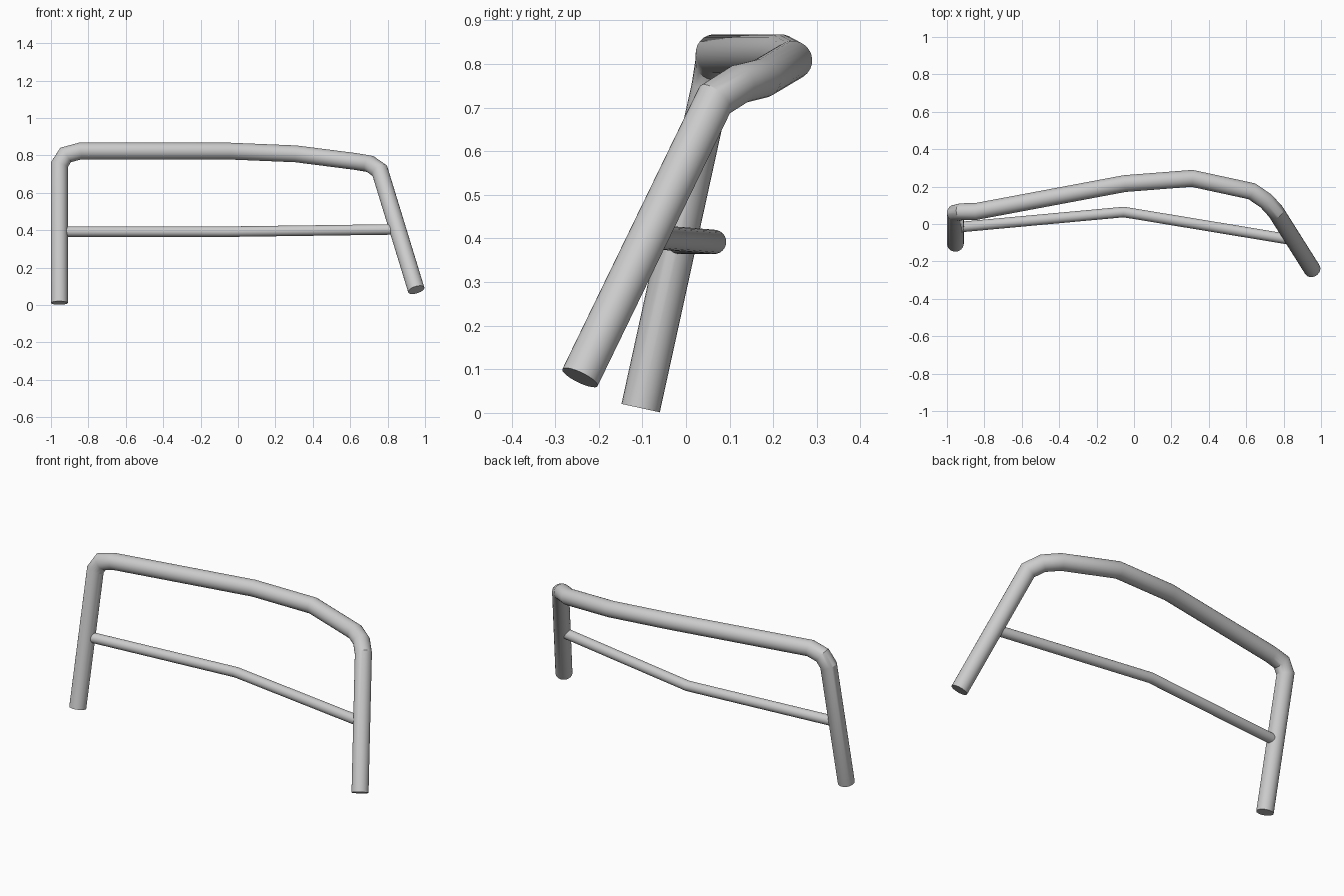
import bpy, bmesh
from math import sin, cos, tau, radians
from mathutils import Vector

if "Cube" in bpy.data.objects:
    bpy.data.objects.remove(bpy.data.objects["Cube"])


def tube(name, path, radius, sides=24):
    """Sweep a circle along a path with mitred corners and capped ends."""
    pts = [Vector(p) for p in path]
    dirs = [(b - a).normalized() for a, b in zip(pts, pts[1:])]
    bm = bmesh.new()
    # perpendicular circle at the first point
    u = dirs[0].cross(Vector((0, 1, 0))).normalized()
    v = dirs[0].cross(u)
    ring = [pts[0] + radius * (u * cos(tau * i / sides) + v * sin(tau * i / sides))
            for i in range(sides)]
    rings = [[bm.verts.new(c) for c in ring]]
    for k in range(1, len(pts)):
        d = dirs[k - 1]
        n = (d + dirs[k]).normalized() if k < len(dirs) else d
        # slide the ring along the segment on to the mitre plane
        ring = [c + d * ((pts[k] - c).dot(n) / d.dot(n)) for c in ring]
        rings.append([bm.verts.new(c) for c in ring])
    for a, b in zip(rings, rings[1:]):
        for i in range(sides):
            j = (i + 1) % sides
            bm.faces.new((a[i], a[j], b[j], b[i]))
    bm.faces.new(rings[0])
    bm.faces.new(rings[-1])
    bmesh.ops.recalc_face_normals(bm, faces=bm.faces)
    mesh = bpy.data.meshes.new(name)
    bm.to_mesh(mesh)
    bm.free()
    ob = bpy.data.objects.new(name, mesh)
    bpy.context.collection.objects.link(ob)
    bpy.context.view_layer.objects.active = ob
    ob.select_set(True)
    bpy.ops.object.shade_smooth_by_angle(angle=radians(30))
    ob.select_set(False)
    return ob


# Main bent hoop: left leg, top rail, right leg
tube("main_hoop", [
    (-0.955, -0.104, 0.011), (-0.955, 0.058, 0.750), (-0.922, 0.066, 0.802),
    (-0.845, 0.067, 0.823), (-0.050, 0.216, 0.823), (0.310, 0.244, 0.808),
    (0.630, 0.175, 0.767), (0.706, 0.123, 0.754), (0.758, 0.066, 0.718),
    (0.953, -0.243, 0.081)], 0.045)

# Thin crossbar between the legs
tube("crossbar", [
    (-0.925, -0.016, 0.392), (-0.055, 0.064, 0.392), (0.835, -0.083, 0.404)], 0.028)
